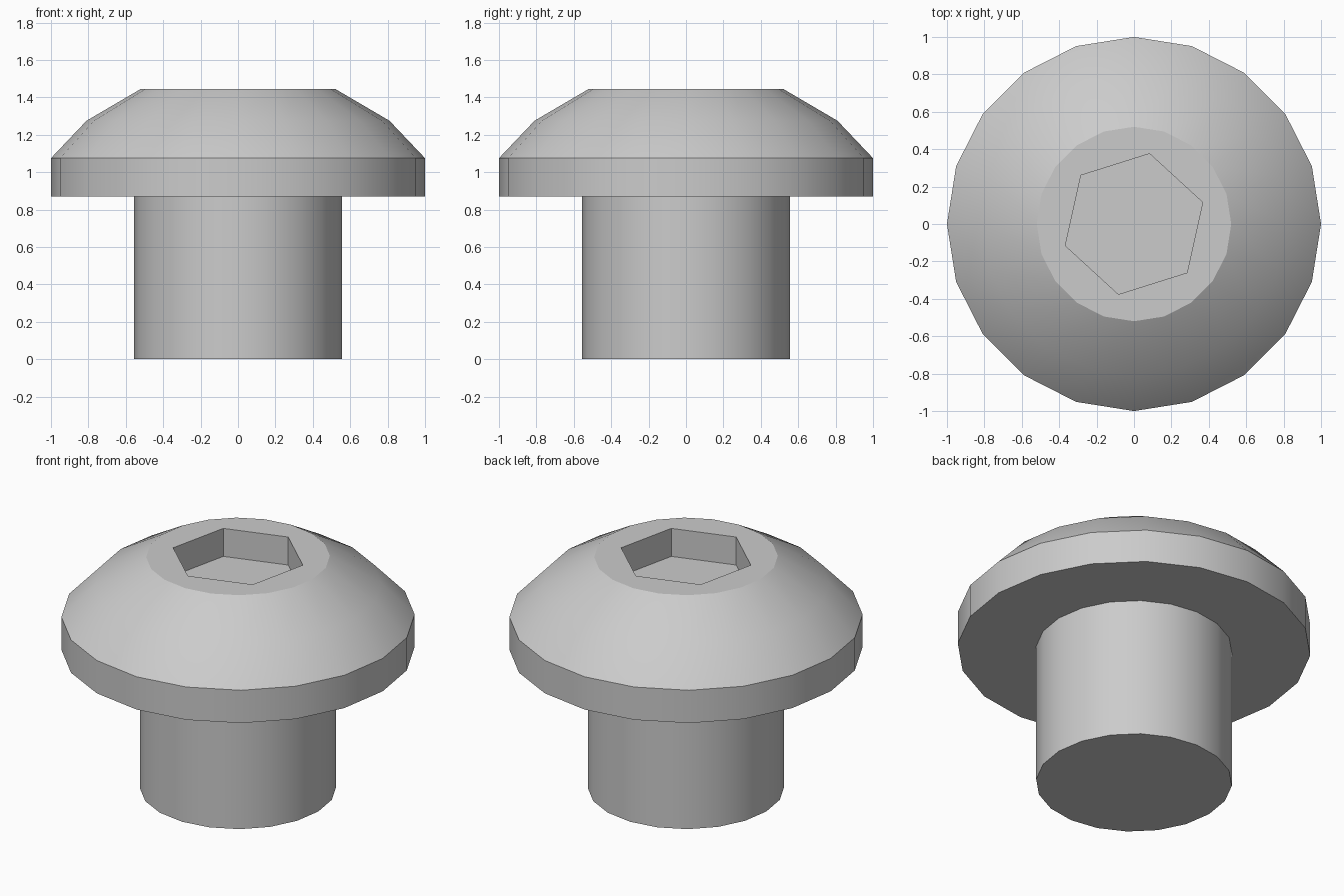
import bpy
import bmesh
from math import cos, sin, tau, radians

SIDES = 20

cube = bpy.data.objects.get("Cube")
if cube:
    bpy.data.objects.remove(cube, do_unlink=True)

# Plain steel grey
steel = bpy.data.materials.new("steel grey")
steel.use_nodes = True
grey = (0.6, 0.6, 0.6, 1)
steel.diffuse_color = grey
steel.node_tree.nodes["Principled BSDF"].inputs["Base Color"].default_value = grey


def ring(bm, radius, z, sides=SIDES, turn=0.0):
    return [bm.verts.new((radius * cos(tau * i / sides + turn),
                          radius * sin(tau * i / sides + turn), z))
            for i in range(sides)]


def bridge(bm, lower, upper):
    n = len(lower)
    for i in range(n):
        j = (i + 1) % n
        bm.faces.new((lower[i], lower[j], upper[j], upper[i]))


def loop_edges(bm, verts):
    return [bm.edges.get((v, verts[i - 1])) for i, v in enumerate(verts)]


def finish(bm, name):
    mesh = bpy.data.meshes.new(name)
    bm.normal_update()
    bm.to_mesh(mesh)
    bm.free()
    mesh.materials.append(steel)
    obj = bpy.data.objects.new(name, mesh)
    bpy.context.collection.objects.link(obj)
    bpy.ops.object.select_all(action="DESELECT")
    obj.select_set(True)
    bpy.context.view_layer.objects.active = obj
    bpy.ops.object.shade_smooth_by_angle(angle=radians(25))


# Shank: plain cylinder, open where it meets the head
bm = bmesh.new()
bottom, top = ring(bm, 0.555, 0), ring(bm, 0.555, 0.87)
bridge(bm, bottom, top)
bm.faces.new(bottom[::-1])
finish(bm, "shank")

# Head: flat underside, straight rim and two-step dome
bm = bmesh.new()
profile = [(0.555, 0.87), (1, 0.87), (1, 1.075), (0.81, 1.275), (0.52, 1.445)]
rings = [ring(bm, r, z) for r, z in profile]
for lower, upper in zip(rings, rings[1:]):
    bridge(bm, lower, upper)

# Hexagonal socket sunk into the flat top
turn = radians(17.5)
floor = ring(bm, 0.385, 1.27, 6, turn)
mouth = ring(bm, 0.385, 1.445, 6, turn)
bridge(bm, mouth, floor)
bm.faces.new(floor)
bmesh.ops.triangle_fill(bm, use_beauty=True, normal=(0, 0, 1),
                        edges=loop_edges(bm, rings[-1]) + loop_edges(bm, mouth))
bmesh.ops.recalc_face_normals(bm, faces=bm.faces[:])
finish(bm, "head")
